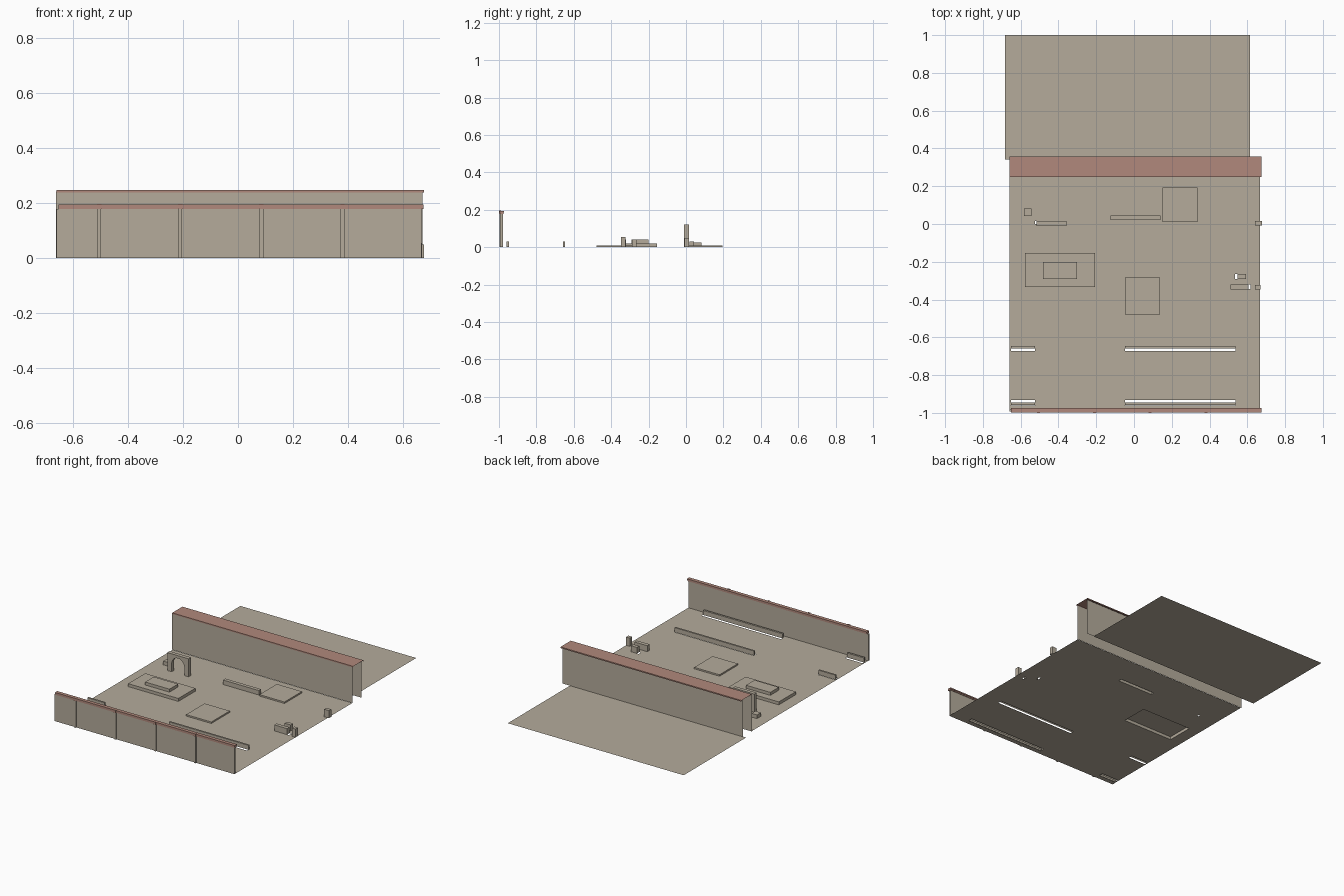
import bpy, bmesh, math

cube = bpy.data.objects.get("Cube")
if cube:
    bpy.data.objects.remove(cube, do_unlink=True)


def material(name, rgb):
    m = bpy.data.materials.new(name)
    m.use_nodes = True
    m.diffuse_color = (*rgb, 1)
    m.node_tree.nodes["Principled BSDF"].inputs["Base Color"].default_value = (*rgb, 1)
    return m


STONE = material("warm stone", (0.46, 0.41, 0.33))
TILE = material("clay tile", (0.44, 0.25, 0.20))


def finish(name, bm, mat):
    mesh = bpy.data.meshes.new(name)
    bm.to_mesh(mesh)
    bm.free()
    mesh.materials.append(mat)
    obj = bpy.data.objects.new(name, mesh)
    bpy.context.collection.objects.link(obj)
    return obj


def block(name, x, y, z, mat=STONE, bottom=True):
    """Box from three (low, high) ranges, optionally open underneath."""
    bm = bmesh.new()
    bmesh.ops.create_cube(bm, size=1)
    for v in bm.verts:
        v.co = [r[0] if c < 0 else r[1] for c, r in zip(v.co, (x, y, z))]
    if not bottom:
        under = [f for f in bm.faces if f.normal.z < -0.5]
        bmesh.ops.delete(bm, geom=under, context='FACES')
    return finish(name, bm, mat)


def sheet(name, corners, mat=STONE):
    bm = bmesh.new()
    bm.faces.new([bm.verts.new(c) for c in corners])
    return finish(name, bm, mat)


def upright(name, x, y, z, mat=STONE):
    return sheet(name, [(x[0], y, z[0]), (x[1], y, z[0]), (x[1], y, z[1]), (x[0], y, z[1])], mat)


def level(name, x, y, z, mat=STONE):
    return sheet(name, [(x[0], y[0], z), (x[1], y[0], z), (x[1], y[1], z), (x[0], y[1], z)], mat)


def floor_with_holes(name, x, y, holes):
    """Flat sheet split along the hole edges, leaving the holes open."""
    xs = sorted({*x, *(v for h in holes for v in h[0])})
    ys = sorted({*y, *(v for h in holes for v in h[1])})
    bm = bmesh.new()
    grid = [[bm.verts.new((a, b, 0)) for b in ys] for a in xs]
    for i in range(len(xs) - 1):
        for j in range(len(ys) - 1):
            cx, cy = (xs[i] + xs[i + 1]) / 2, (ys[j] + ys[j + 1]) / 2
            if any(h[0][0] < cx < h[0][1] and h[1][0] < cy < h[1][1] for h in holes):
                continue
            bm.faces.new((grid[i][j], grid[i + 1][j], grid[i + 1][j + 1], grid[i][j + 1]))
    bmesh.ops.delete(bm, geom=[v for v in bm.verts if not v.link_faces], context='VERTS')
    return finish(name, bm, STONE)


# Courtyard floor with long slots and an opening below the platform
SHORT, LONG = (-0.65, -0.524), (-0.048, 0.537)
PLATFORM = ((-0.577, -0.206), (-0.334, -0.154))
STRIP = ((-0.124, 0.14), (0.02, 0.044))
holes = [PLATFORM, STRIP]
for span in (SHORT, LONG):
    holes += [(span, (-0.672, -0.645)), (span, (-0.96, -0.932))]
holes += [((0.535, 0.548), (-0.29, -0.265)), ((0.605, 0.618), (-0.345, -0.32)),
          ((-0.525, -0.515), (0.0, 0.015))]
floor_with_holes("courtyard_floor", (-0.658, 0.668), (-0.985, 0.25), holes)

# Low kerbs beside the slots
for side, span in (("right", SHORT), ("left", LONG)):
    block(f"{side}_inner_kerb", span, (-0.658, -0.646), (0, 0.03), bottom=False)
    block(f"{side}_front_kerb", span, (-0.959, -0.946), (0, 0.03), bottom=False)

# Stepped platform
block("platform_base", *PLATFORM, (0, 0.02), bottom=False)
block("platform_step", (-0.481, -0.302), (-0.291, -0.201), (0.02, 0.04))

# Paving slabs and the small walls around the courtyard
block("back_slab", (0.151, 0.336), (0.01, 0.194), (0, 0.01))
block("middle_slab", (-0.048, 0.138), (-0.478, -0.284), (0, 0.01))
block("low_wall", *STRIP, (0, 0.03), bottom=False)
block("small_block", (-0.582, -0.542), (0.043, 0.083), (0, 0.025))
block("inner_bench", (0.548, 0.592), (-0.29, -0.265), (0, 0.04))
block("outer_bench", (0.51, 0.605), (-0.346, -0.321), (0, 0.04))
block("side_pillar_front", (0.641, 0.669), (-0.348, -0.323), (0, 0.055))
block("side_pillar_back", (0.641, 0.677), (-0.008, 0.016), (0, 0.05))

# Round-headed arch
ARCH_X, HALF, OPEN, SPRING, TOP = -0.436, 0.079, 0.047, 0.055, 0.12
outline = [(-OPEN, 0), (-HALF, 0), (-HALF, TOP), (HALF, TOP), (HALF, 0), (OPEN, 0)]
outline += [(OPEN * math.cos(a), SPRING + OPEN * math.sin(a))
            for a in (math.pi * k / 12 for k in range(13))]
bm = bmesh.new()
front = bm.faces.new([bm.verts.new((ARCH_X + u, -0.01, w)) for u, w in outline])
extruded = bmesh.ops.extrude_face_region(bm, geom=[front], use_keep_orig=True)
moved = [g for g in extruded["geom"] if isinstance(g, bmesh.types.BMVert)]
bmesh.ops.translate(bm, verts=moved, vec=(0, 0.025, 0))
bmesh.ops.recalc_face_normals(bm, faces=bm.faces)
finish("arch", bm, STONE)

# Front wall with a two-step tiled coping and slim posts
block("front_wall", (-0.66, 0.668), (-0.992, -0.979), (0, 0.178))
block("coping_lower", (-0.652, 0.674), (-0.995, -0.976), (0.178, 0.186), TILE)
block("coping_upper", (-0.652, 0.674), (-0.997, -0.973), (0.186, 0.194), TILE)
for i in range(4):
    c = -0.505 + 0.295 * i
    block(f"wall_post_{i + 1}", (c - 0.007, c + 0.007), (-0.998, -0.991), (0, 0.178))
    block(f"post_cap_{i + 1}", (c - 0.008, c + 0.008), (-1.0, -0.99), (0.178, 0.196), TILE)

# Tall back wall made of two faces under a tiled roof, open at both ends
upright("back_wall_front_face", (-0.662, 0.67), 0.251, (0, 0.242))
upright("back_wall_rear_face", (-0.662, 0.67), 0.345, (0, 0.242))
ROOF_X, ROOF_Y, ROOF_Z = (-0.66, 0.676), (0.249, 0.357), (0.239, 0.247)
level("roof", ROOF_X, ROOF_Y, ROOF_Z[1], TILE)
upright("roof_front_lip", ROOF_X, ROOF_Y[0], ROOF_Z, TILE)
upright("roof_rear_lip", ROOF_X, ROOF_Y[1], ROOF_Z, TILE)

# Ground behind the back wall
level("rear_ground", (-0.683, 0.615), (0.342, 1.0), 0)
